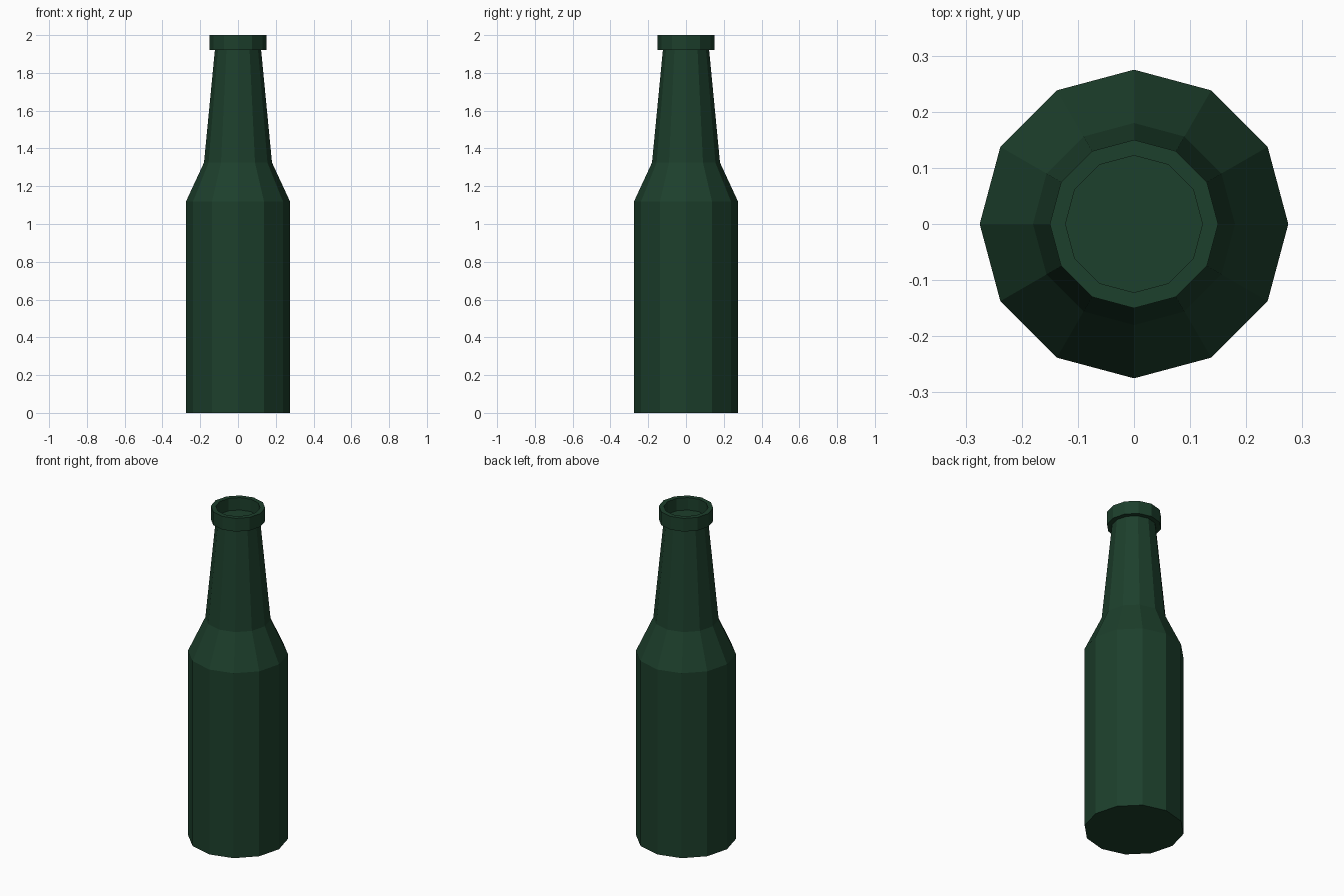
import bpy, bmesh, math

if "Cube" in bpy.data.objects:
    bpy.data.objects.remove(bpy.data.objects["Cube"])

SIDES = 12

glass = bpy.data.materials.new("dark_green_glass")
glass.diffuse_color = (0.012, 0.05, 0.025, 1)
glass.use_nodes = True
glass.node_tree.nodes["Principled BSDF"].inputs["Base Color"].default_value = glass.diffuse_color


def lathe(name, profile, closed=False):
    """Spin (radius, z) points into a flat-faced solid; open profiles get end caps."""
    bm = bmesh.new()
    rings = []
    for r, z in profile:
        rings.append([bm.verts.new((r * math.cos(2 * math.pi * i / SIDES),
                                    r * math.sin(2 * math.pi * i / SIDES), z))
                      for i in range(SIDES)])
    pairs = list(zip(rings, rings[1:]))
    if closed:
        pairs.append((rings[-1], rings[0]))
    else:
        bm.faces.new(rings[0][::-1])
        bm.faces.new(rings[-1])
    for a, b in pairs:
        for i in range(SIDES):
            j = (i + 1) % SIDES
            bm.faces.new((a[i], a[j], b[j], b[i]))
    bmesh.ops.recalc_face_normals(bm, faces=bm.faces)
    mesh = bpy.data.meshes.new(name)
    bm.to_mesh(mesh)
    bm.free()
    mesh.materials.append(glass)
    obj = bpy.data.objects.new(name, mesh)
    bpy.context.collection.objects.link(obj)
    return obj


# Body, shoulder and tapering neck, closed just inside the lip
lathe("bottle_body", [(0.275, 0), (0.275, 1.12), (0.18, 1.325), (0.122, 1.925)])

# Raised lip ring around the mouth
lathe("mouth_lip", [(0.122, 1.92), (0.15, 1.92), (0.15, 2.0), (0.122, 2.0)], closed=True)
